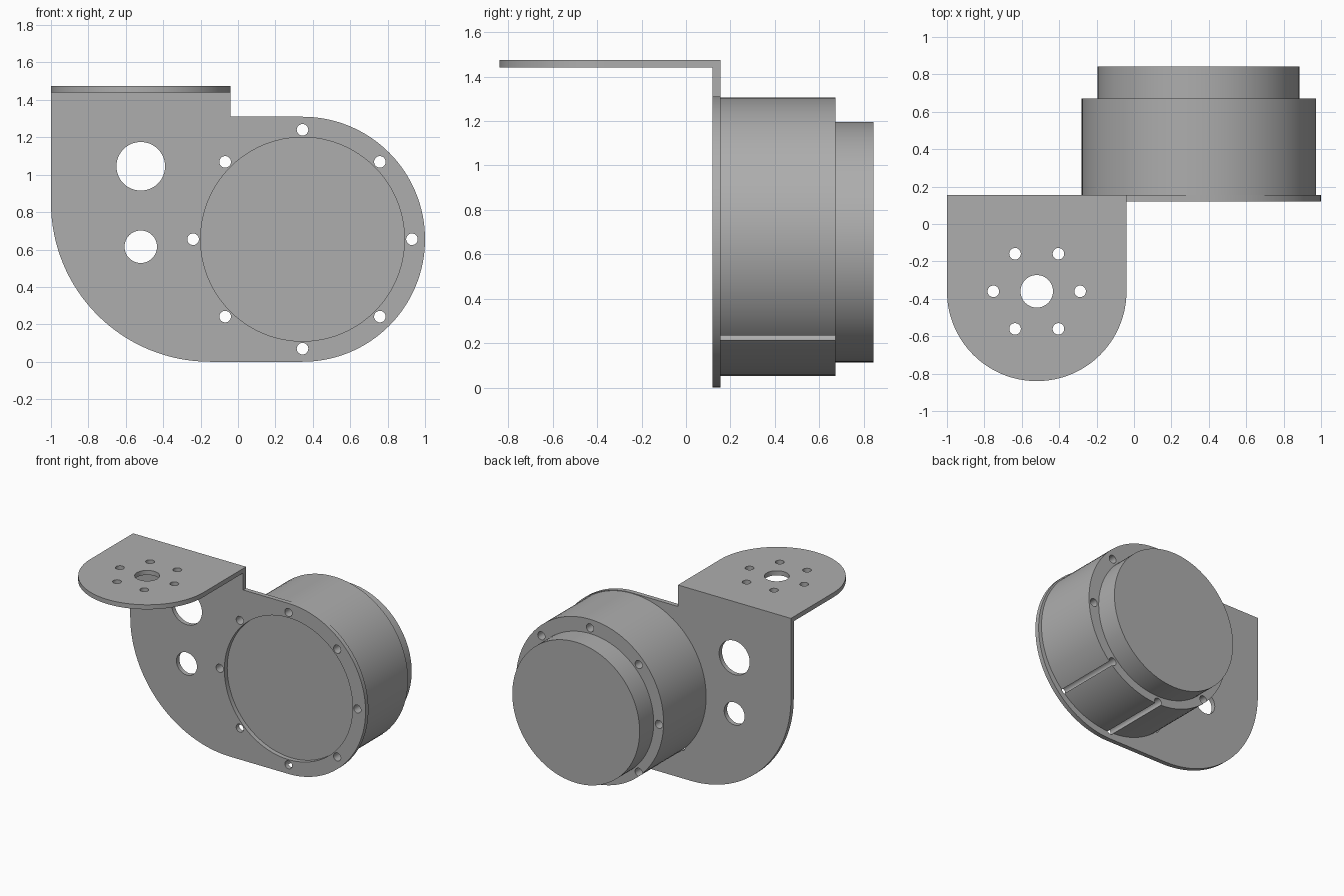
import bpy
import bmesh
from math import cos, sin, pi, radians

cube = bpy.data.objects.get("Cube")
if cube:
    bpy.data.objects.remove(cube, do_unlink=True)

grey = bpy.data.materials.new("plain grey")
grey.use_nodes = True
colour = (0.42, 0.42, 0.42, 1)
grey.diffuse_color = colour
grey.node_tree.nodes["Principled BSDF"].inputs["Base Color"].default_value = colour


def arc(u, v, r, start, end, steps=32):
    """Points along an arc, angles in degrees."""
    angles = [radians(start + (end - start) * i / steps) for i in range(steps + 1)]
    return [(u + r * cos(a), v + r * sin(a)) for a in angles]


def circle(u, v, r, steps=96):
    return arc(u, v, r, 0, 360, steps)[:-1]


def ring(u, v, radius, count, r):
    """Small circles spaced evenly around a centre."""
    return [circle(u + radius * cos(2 * pi * i / count),
                   v + radius * sin(2 * pi * i / count), r, 24) for i in range(count)]


def prism(name, outlines, axis, low, high):
    """Extrude closed outlines along the y or z axis."""
    bm = bmesh.new()
    for outline in outlines:
        verts = [bm.verts.new((u, low, v) if axis == "y" else (u, v, low))
                 for u, v in outline]
        face = bm.faces.new(verts)
        moved = bmesh.ops.extrude_face_region(bm, geom=[face])["geom"]
        depth = high - low
        bmesh.ops.translate(bm, vec=(0, depth, 0) if axis == "y" else (0, 0, depth),
                            verts=[g for g in moved if isinstance(g, bmesh.types.BMVert)])
    bmesh.ops.recalc_face_normals(bm, faces=bm.faces)
    mesh = bpy.data.meshes.new(name)
    bm.to_mesh(mesh)
    bm.free()
    mesh.materials.append(grey)
    obj = bpy.data.objects.new(name, mesh)
    bpy.context.collection.objects.link(obj)
    return obj


def select(obj):
    bpy.ops.object.select_all(action="DESELECT")
    obj.select_set(True)
    bpy.context.view_layer.objects.active = obj


def part(name, outline, axis, low, high, holes=()):
    """Make a solid part, drill its holes and smooth the round walls."""
    obj = prism(name, [outline], axis, low, high)
    if holes:
        drill = prism("drill", holes, axis, low - 0.1, high + 0.1)
        drill.hide_render = True
        cut = obj.modifiers.new("holes", "BOOLEAN")
        cut.operation = "DIFFERENCE"
        cut.solver = "EXACT"
        cut.object = drill
        select(obj)
        bpy.ops.object.modifier_apply(modifier=cut.name)
        bpy.data.objects.remove(drill, do_unlink=True)
    select(obj)
    bpy.ops.object.shade_smooth_by_angle(angle=radians(30))
    return obj


left, right, hole_x = -1.0, -0.04, -0.52
motor_x, motor_z = 0.345, 0.655
front, back = 0.12, 0.155
bolts = ring(motor_x, motor_z, 0.585, 8, 0.031)

# Upright mounting plate with a round motor opening
plate_outline = (arc(-0.15, 0.85, 0.85, 180, 270)
                 + arc(motor_x, motor_z, 0.655, -90, 90, 64)
                 + [(right, 1.31), (right, 1.44), (left, 1.44)])
plate_holes = bolts + [circle(motor_x, motor_z, 0.545),
                       circle(hole_x, 1.045, 0.13, 48),
                       circle(hole_x, 0.615, 0.087, 48)]
part("mounting_plate", plate_outline, "y", front, back, plate_holes)

# Horizontal flange with a rounded end
flange_outline = arc(hole_x, -0.36, 0.48, 180, 360, 64) + [(right, back), (left, back)]
flange_holes = ring(hole_x, -0.36, 0.232, 6, 0.031) + [circle(hole_x, -0.36, 0.087, 48)]
part("top_flange", flange_outline, "z", 1.44, 1.475, flange_holes)

# Motor housing, set slightly high so the lowest bolt hole opens into a slot
part("motor_housing", circle(motor_x + 0.002, 0.679, 0.627), "y", back, 0.672, bolts)

# Smaller rear cap
part("rear_cap", circle(motor_x, motor_z, 0.541), "y", 0.672, 0.843)
